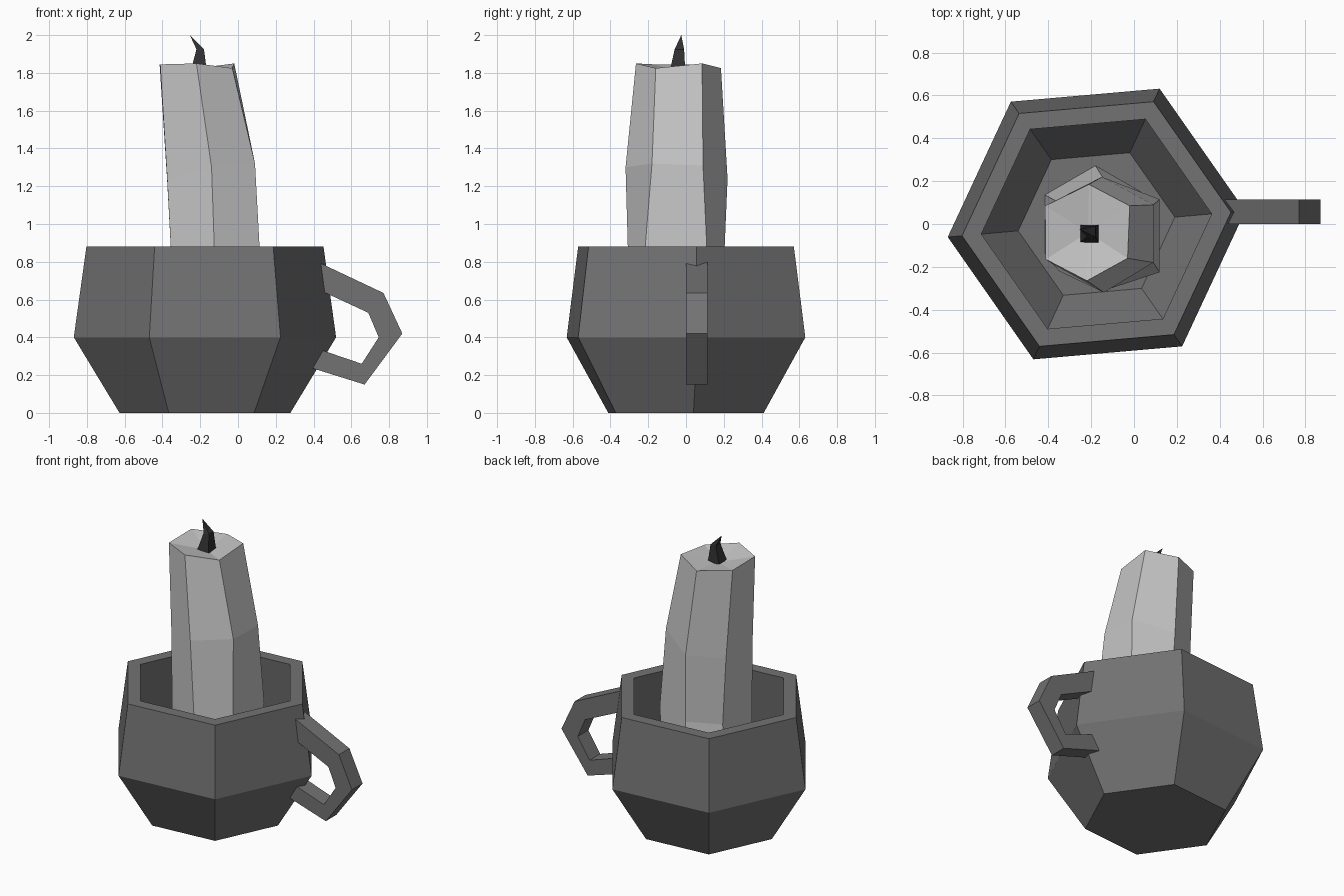
import bpy
import bmesh
from math import cos, sin, radians

default = bpy.data.objects.get("Cube")
if default:
    bpy.data.objects.remove(default, do_unlink=True)


def material(name, grey):
    mat = bpy.data.materials.new(name)
    mat.use_nodes = True
    colour = (grey, grey, grey, 1)
    mat.diffuse_color = colour
    mat.node_tree.nodes["Principled BSDF"].inputs["Base Color"].default_value = colour
    return mat


def loft(name, rings, mat, apex=None):
    """Skin a stack of rings; the end is a flat cap or a fan to the apex."""
    bm = bmesh.new()
    loops = [[bm.verts.new(p) for p in ring] for ring in rings]
    count = len(loops[0])
    for low, high in zip(loops, loops[1:]):
        for i in range(count):
            j = (i + 1) % count
            bm.faces.new((low[i], low[j], high[j], high[i]))
    bm.faces.new(loops[0][::-1])
    if apex:
        tip = bm.verts.new(apex)
        for i in range(count):
            bm.faces.new((loops[-1][i], loops[-1][(i + 1) % count], tip))
    else:
        bm.faces.new(loops[-1])
    bmesh.ops.recalc_face_normals(bm, faces=bm.faces[:])
    mesh = bpy.data.meshes.new(name)
    bm.to_mesh(mesh)
    bm.free()
    mesh.materials.append(mat)
    obj = bpy.data.objects.new(name, mesh)
    bpy.context.collection.objects.link(obj)
    return obj


def hexagon(radius, z, start=5, cx=-0.175, cy=0.0):
    angles = [radians(start + 60 * i) for i in range(6)]
    return [(cx + radius * cos(a), cy + radius * sin(a), z) for a in angles]


def rectangle(x0, x1, y0, y1, z):
    return [(x0, y0, z), (x1, y0, z), (x1, y1, z), (x0, y1, z)]


cup_grey = material("cup grey", 0.17)
wax_grey = material("pale wax", 0.56)
wick_black = material("charred wick", 0.03)

# Cup: outer wall, flat rim, inner wall and floor
cup_profile = [(0.454, 0), (0.697, 0.40), (0.63, 0.88),
               (0.54, 0.88), (0.605, 0.41), (0.367, 0.09)]
loft("cup", [hexagon(r, z) for r, z in cup_profile], cup_grey)

# Handle: rectangular sections, each from an outer to an inner corner
handle_path = [((0.41, 0.805), (0.41, 0.66)), ((0.77, 0.635), (0.69, 0.53)),
               ((0.87, 0.42), (0.745, 0.40)), ((0.67, 0.15), (0.655, 0.26)),
               ((0.36, 0.247), (0.40, 0.347))]
sections = []
for (ox, oz), (ix, iz) in handle_path:
    sections.append([(ox, 0.0, oz), (ox, 0.115, oz), (ix, 0.115, iz), (ix, 0.0, iz)])
loft("handle", sections, cup_grey)

# Candle: bent six-sided column with a sunken top
shoulder = [(0.12, 0.115, 0.77), (-0.135, 0.2, 0.77), (-0.35, 0.10, 0.77),
            (-0.35, -0.22, 0.77), (-0.122, -0.305, 0.77), (0.12, -0.225, 0.77)]
bend = [(0.09, 0.09, 1.31), (-0.15, 0.22, 1.24), (-0.375, 0.10, 1.23),
        (-0.375, -0.19, 1.24), (-0.14, -0.32, 1.30), (0.09, -0.18, 1.32)]
lip = [(-0.02, 0.085, 1.85), (-0.21, 0.185, 1.825), (-0.415, 0.085, 1.845),
       (-0.412, -0.165, 1.845), (-0.22, -0.265, 1.85), (-0.03, -0.16, 1.825)]
base = hexagon(0.272, 0.09, start=30, cx=-0.18)
loft("candle", [base, shoulder, bend, lip], wax_grey, apex=(-0.215, -0.04, 1.80))

# Wick: tapered square stem with a leaning tip
loft("wick", [rectangle(-0.255, -0.163, -0.09, -0.003, 1.79),
              rectangle(-0.22, -0.18, -0.06, -0.01, 1.925)],
     wick_black, apex=(-0.255, -0.025, 2.0))
